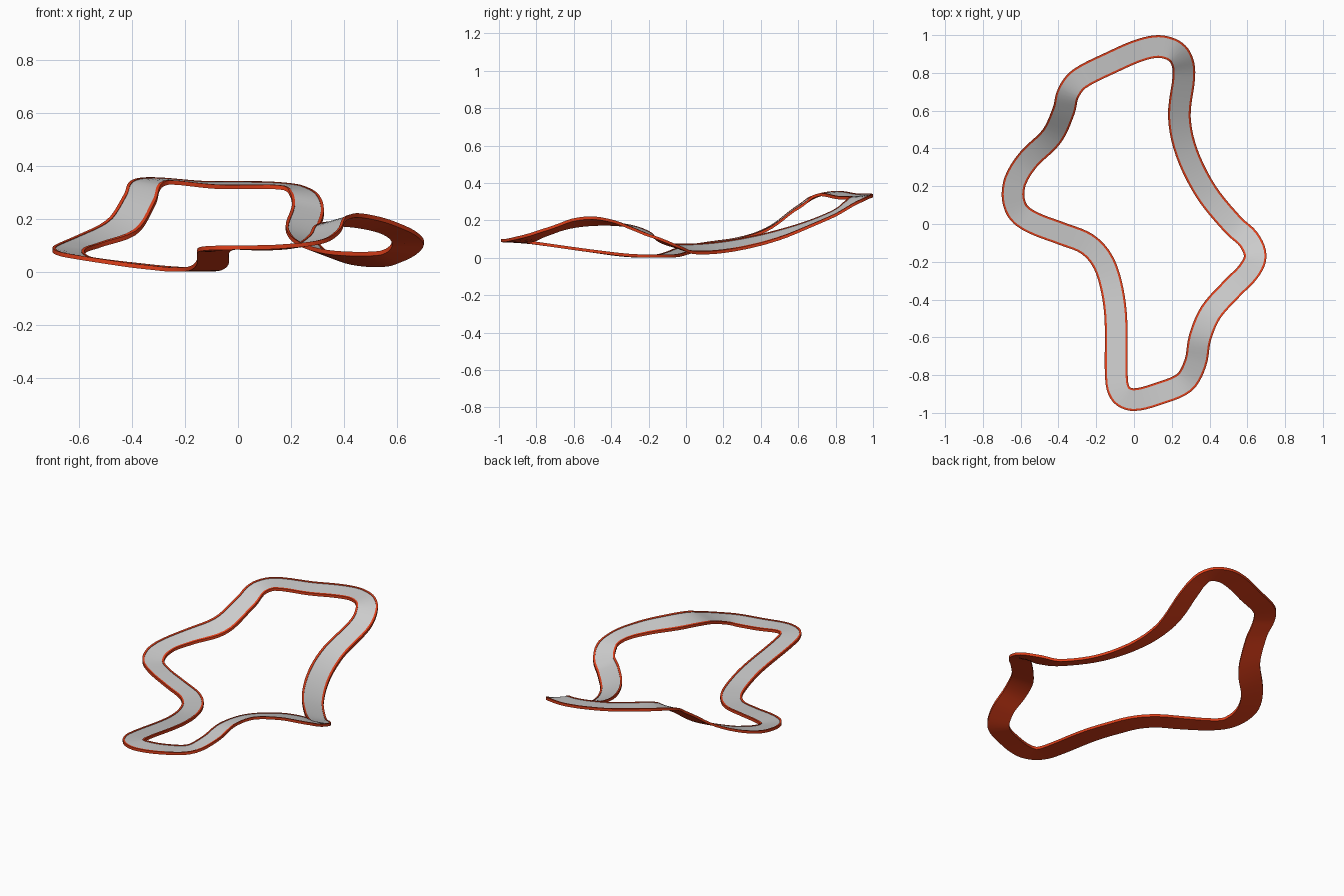
import bpy
from mathutils import Vector

if "Cube" in bpy.data.objects:
    bpy.data.objects.remove(bpy.data.objects["Cube"])

# Centre line of the circuit (x, y, z of the rim top, banking slope: outside edge up)
PATH = [Vector(p) for p in (
    (-.092, -.83, .09, 0), (-.096, -.5, .044, 0), (-.122, -.32, .022, 0),
    (-.17, -.19, .017, 0), (-.25, -.105, .019, 0), (-.38, -.052, .032, 0),
    (-.53, .005, .052, .05), (-.61, .06, .066, .1), (-.64, .14, .082, .12),
    (-.628, .23, .098, .12), (-.56, .34, .125, .25), (-.435, .465, .182, .45),
    (-.372, .6, .28, .3), (-.347, .695, .338, .15), (-.29, .768, .352, .1),
    (-.11, .86, .337, .12), (.03, .92, .336, .12), (.13, .94, .335, .1),
    (.207, .92, .326, .05), (.252, .868, .295, -.1), (.264, .78, .24, -.25),
    (.24, .57, .155, -.3), (.278, .38, .1, -.32), (.382, .17, .063, -.35),
    (.52, 0, .056, -.33), (.605, -.08, .078, -.15), (.642, -.17, .119, 0),
    (.607, -.25, .157, .1), (.515, -.345, .19, .2), (.405, -.47, .205, .28),
    (.35, -.6, .193, .25), (.325, -.735, .15, .15), (.265, -.84, .114, .08),
    (.13, -.898, .1, .05), (0, -.93, .1, 0), (-.065, -.905, .098, 0))]
HALF, RIM, THICK, LIP = .06, .011, .016, .003
STEPS = 5


def spline(points, steps):
    """Closed smooth curve through the points."""
    n, out = len(points), []
    for i in range(n):
        p0, p1, p2, p3 = (points[(i + k) % n] for k in (-1, 0, 1, 2))
        d = (p2 - p1).length
        m1 = (p2 - p0) * d / ((p1 - p0).length + d)
        m2 = (p3 - p1) * d / ((p3 - p2).length + d)
        for s in range(steps):
            t = s / steps
            out.append(p1 * (2*t**3 - 3*t**2 + 1) + m1 * (t**3 - 2*t**2 + t)
                       + p2 * (3*t**2 - 2*t**3) + m2 * (t**3 - t**2))
    return out


def sweep(name, path, section, material=None):
    """Sweep an open section (towards inside, up) around the closed, banked path."""
    n, k = len(path), len(section)
    verts, faces = [], []
    for i, p in enumerate(path):
        t = path[(i + 1) % n] - path[i - 1]
        side = Vector((t.y, -t.x, 0)).normalized() - Vector((0, 0, p.w))
        verts += [p.to_3d() + side * a + Vector((0, 0, b)) for a, b in section]
    for i in range(n):
        a, b = i * k, (i + 1) % n * k
        faces += [(a + j, a + j + 1, b + j + 1, b + j) for j in range(k - 1)]
    mesh = bpy.data.meshes.new(name)
    mesh.from_pydata(verts, [], faces)
    if max(mesh.polygons, key=lambda f: f.center.z).normal.z < 0:
        mesh.flip_normals()
    obj = bpy.data.objects.new(name, mesh)
    bpy.context.collection.objects.link(obj)
    if material:
        mesh.materials.append(material)
    bpy.ops.object.select_all(action='DESELECT')
    obj.select_set(True)
    bpy.context.view_layer.objects.active = obj
    bpy.ops.object.shade_smooth_by_angle(angle=.5)
    return obj


red = bpy.data.materials.new("red")
red.diffuse_color = (.75, .05, .01, 1)
red.use_nodes = True
red.node_tree.nodes["Principled BSDF"].inputs["Base Color"].default_value = red.diffuse_color
path = spline(PATH, STEPS)
inner = HALF - RIM

# Red tray: underside, outer walls and rims
sweep("track_base", path, [(inner, -LIP), (inner, 0), (HALF, 0), (HALF, -THICK),
                           (-HALF, -THICK), (-HALF, 0), (-inner, 0), (-inner, -LIP)], red)
# Grey driving surface
sweep("road_surface", path, [(-inner, -LIP), (inner, -LIP)])
